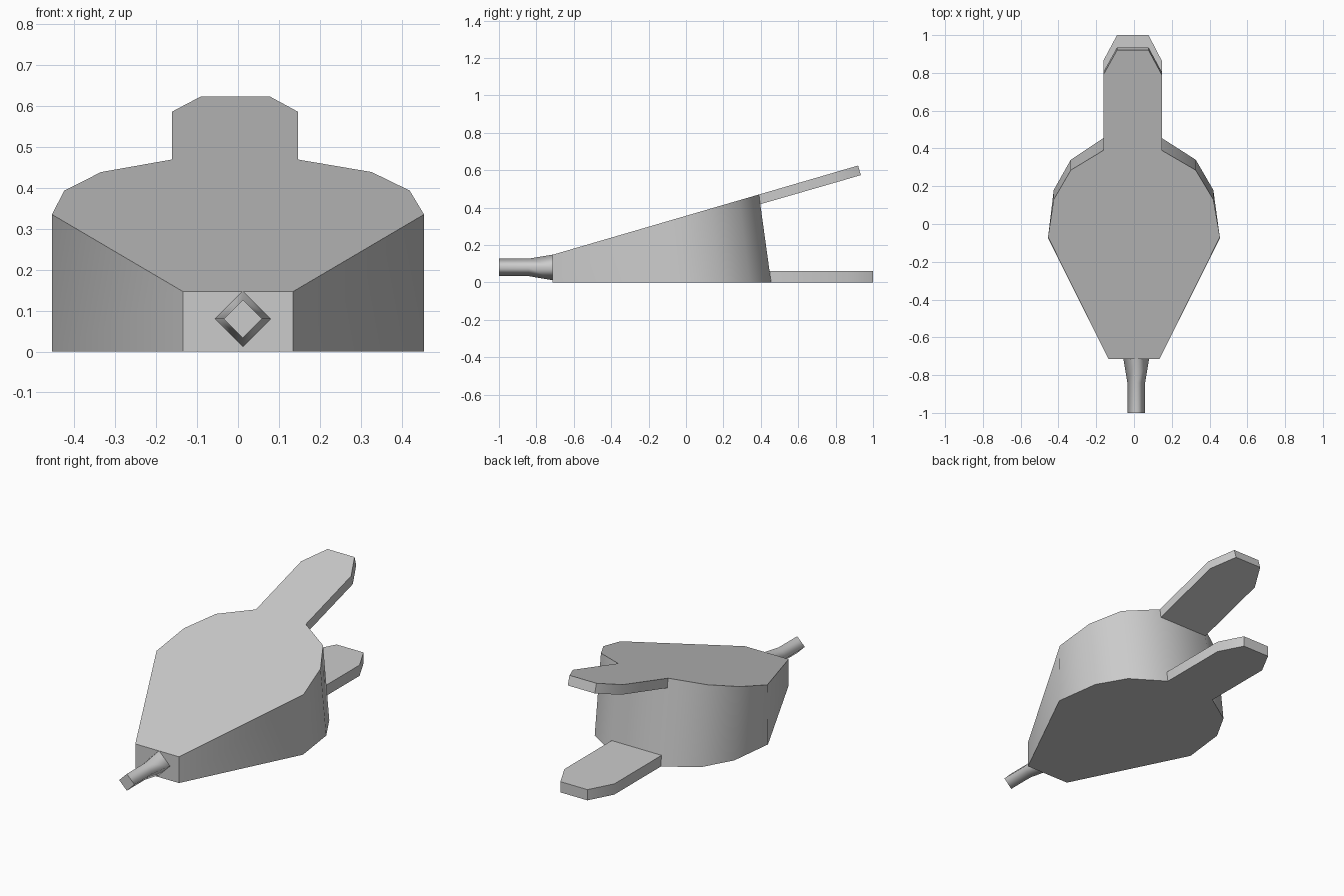
import bpy, bmesh, math
from mathutils import Vector

cube = bpy.data.objects.get("Cube")
if cube:
    bpy.data.objects.remove(cube, do_unlink=True)

grey = bpy.data.materials.new("plain_grey")
grey.use_nodes = True
COLOUR = (0.6, 0.6, 0.6, 1)
grey.diffuse_color = COLOUR
grey.node_tree.nodes["Principled BSDF"].inputs["Base Color"].default_value = COLOUR


def loft(name, rings, start_cap=True, open_edge=None, smooth=50):
    """Skin a list of matching rings, cap the ends and shade by angle."""
    bm = bmesh.new()
    loops = [[bm.verts.new(p) for p in ring] for ring in rings]
    n = len(rings[0])
    for a, b in zip(loops, loops[1:]):
        for i in range(n):
            if i != open_edge:
                j = (i + 1) % n
                bm.faces.new((a[i], a[j], b[j], b[i]))
    if start_cap:
        bm.faces.new(loops[0][::-1])
    bm.faces.new(loops[-1])
    bmesh.ops.recalc_face_normals(bm, faces=bm.faces)
    mesh = bpy.data.meshes.new(name)
    bm.to_mesh(mesh)
    bm.free()
    mesh.materials.append(grey)
    obj = bpy.data.objects.new(name, mesh)
    bpy.context.collection.objects.link(obj)
    bpy.ops.object.select_all(action='DESELECT')
    obj.select_set(True)
    bpy.context.view_layer.objects.active = obj
    bpy.ops.object.shade_smooth_by_angle(angle=math.radians(smooth))
    return obj


def top_z(y):
    return 0.147 + 0.292 * (y + 0.715)


def outline(rows):
    """Closed loop from (left x, right x, y) rows, front to back."""
    return [(l, y) for l, r, y in rows] + [(r, y) for l, r, y in rows[::-1]]


# Wedge body: flat lower board, sloping upper board
widths = [(0.135, -0.135), (0.455, -0.455), (0.42, -0.425), (0.327, -0.335), (0.147, -0.162)]
low_y = [-0.715, -0.075, 0.18, 0.34, 0.455]
high_y = [-0.715, -0.07, 0.13, 0.285, 0.39]
low = outline([(*w, y) for w, y in zip(widths, low_y)])
high = outline([(*w, y) for w, y in zip(widths, high_y)])
loft("bellows_body", [[(x, y, 0) for x, y in low],
                      [(x, y, top_z(y)) for x, y in high]])


# Handles: tapered tabs continuing each board behind the body
def tab(root, shoulder, tip):
    return outline([(0.147, -0.162, root), (0.147, -0.162, shoulder), (0.077, -0.09, tip)])


flat = tab(0.455, 0.865, 1.0)
loft("lower_handle", [[(x, y - (0.008 if y < 0.5 else 0), 0.06) for x, y in flat],
                      [(x, y, 0) for x, y in flat]], open_edge=5)

sloped = [Vector((x, y, top_z(y))) for x, y in tab(0.39, 0.79, 0.92)]
square_drop = Vector((0, 0.015, -0.051))
root_drop = Vector((0, 0.007, -0.052))
under = [p + (root_drop if p.y < 0.5 else square_drop) for p in sloped]
loft("upper_handle", [under, sloped], open_edge=5)

# Nozzle: four-sided spout flaring into the body
spout = []
for y, r in [(-0.715, 0.068), (-0.84, 0.047), (-1.0, 0.047)]:
    spout.append([(0.012 + r * math.cos(k * math.pi / 2), y, 0.08 + r * math.sin(k * math.pi / 2))
                  for k in range(4)])
nozzle = loft("nozzle", spout, start_cap=False, smooth=180)
tip_face = max(nozzle.data.polygons, key=lambda f: -f.normal.y)
tip_face.use_smooth = False
